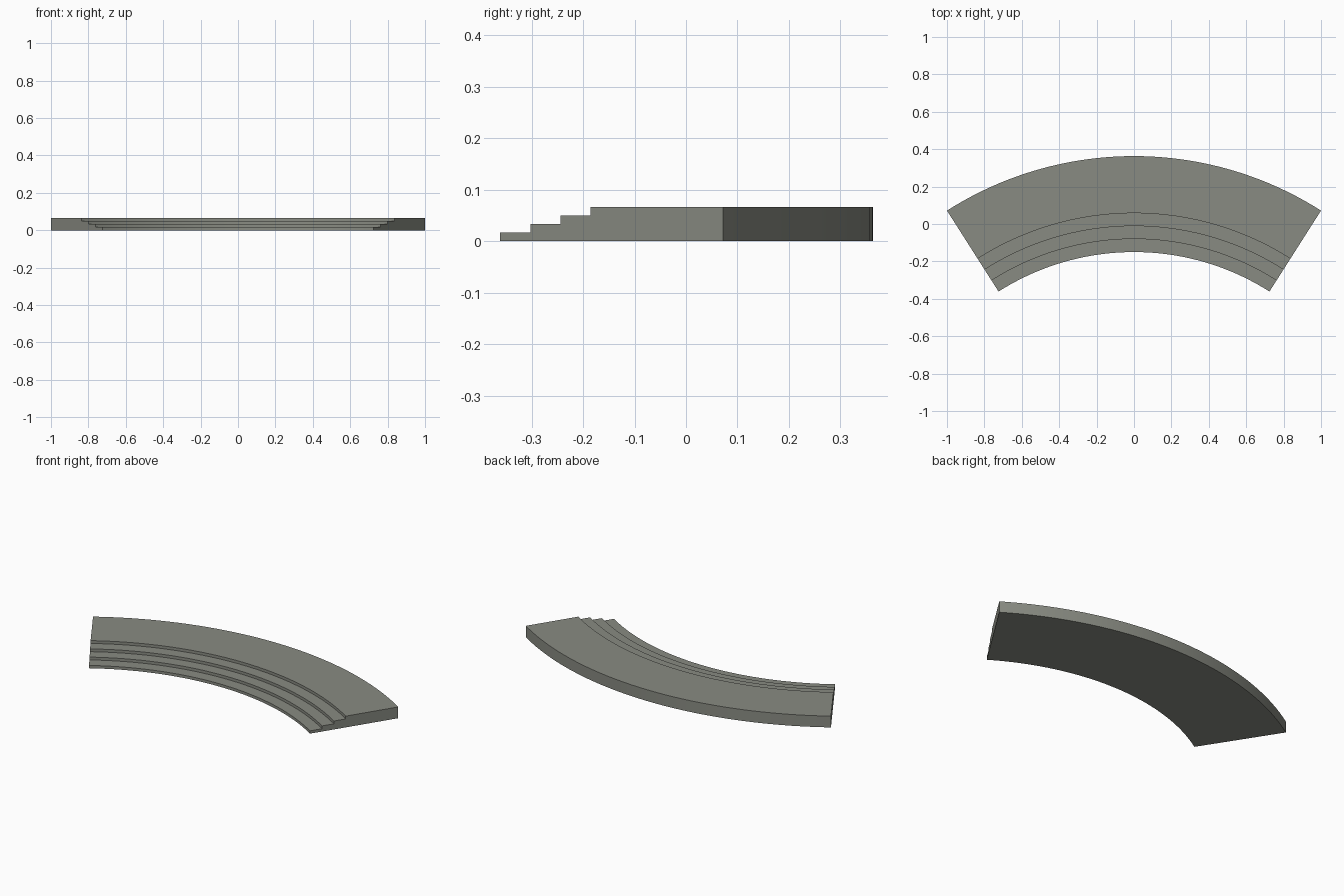
import bpy, bmesh, math

if "Cube" in bpy.data.objects:
    bpy.data.objects.remove(bpy.data.objects["Cube"])

HALF_ANGLE = math.radians(32.5)
CENTRE_Y = -1.498
SEGMENTS = 40
STEP = 0.0167

stone = bpy.data.materials.new("grey stone")
stone.diffuse_color = (0.25, 0.26, 0.225, 1)
stone.use_nodes = True
stone.node_tree.nodes["Principled BSDF"].inputs["Base Color"].default_value = stone.diffuse_color

# Stepped cross-section as (radius, height), inner foot to outer foot
radii = [1.348, 1.418, 1.487, 1.556, 1.861]
profile = [(radii[0], 0)]
for i in range(4):
    profile += [(radii[i], STEP * (i + 1)), (radii[i + 1], STEP * (i + 1))]
profile.append((radii[4], 0))

# Sweep the section along the arc
bm = bmesh.new()
rings = []
for s in range(SEGMENTS + 1):
    a = HALF_ANGLE * (2 * s / SEGMENTS - 1)
    rings.append([bm.verts.new((r * math.sin(a), CENTRE_Y + r * math.cos(a), z))
                  for r, z in profile])
n = len(profile)
for a, b in zip(rings, rings[1:]):
    for i in range(n):
        j = (i + 1) % n
        bm.faces.new((a[i], a[j], b[j], b[i]))

# Flat end caps
bm.faces.new(rings[0])
bm.faces.new(rings[-1])
bmesh.ops.recalc_face_normals(bm, faces=bm.faces)

mesh = bpy.data.meshes.new("curved_steps")
bm.to_mesh(mesh)
bm.free()
mesh.materials.append(stone)
steps = bpy.data.objects.new("curved_steps", mesh)
bpy.context.collection.objects.link(steps)
bpy.context.view_layer.objects.active = steps
steps.select_set(True)
bpy.ops.object.shade_smooth_by_angle(angle=math.radians(30))
